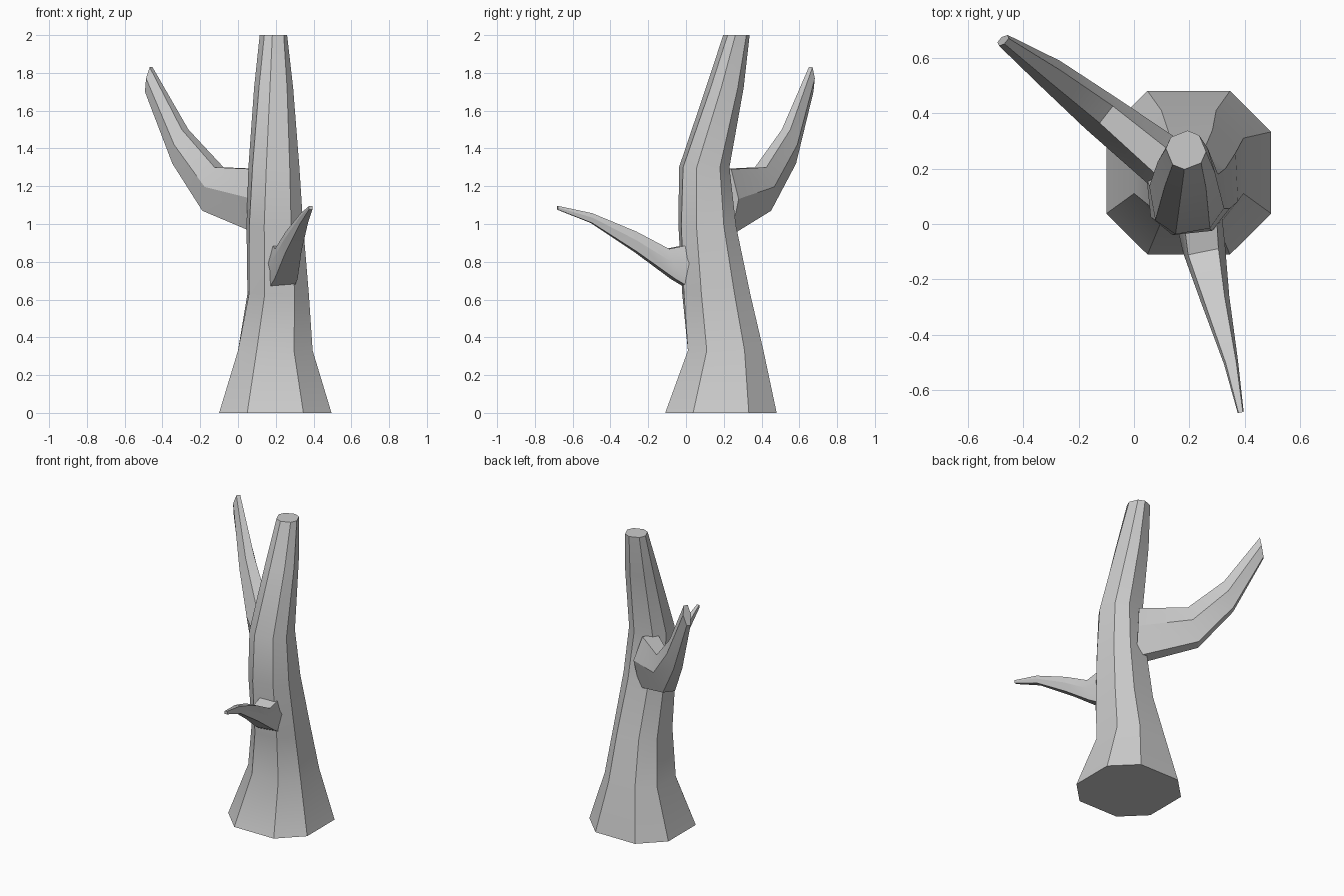
import bpy, bmesh, math
from mathutils import Vector

if "Cube" in bpy.data.objects:
    bpy.data.objects.remove(bpy.data.objects["Cube"])


def loft(name, rings):
    """Skin a list of equal-length point rings and cap both ends."""
    bm = bmesh.new()
    loops = [[bm.verts.new(p) for p in ring] for ring in rings]
    n = len(loops[0])
    for a, b in zip(loops, loops[1:]):
        for i in range(n):
            j = (i + 1) % n
            bm.faces.new((a[i], a[j], b[j], b[i]))
    bm.faces.new(loops[0][::-1])
    bm.faces.new(loops[-1])
    bmesh.ops.recalc_face_normals(bm, faces=bm.faces[:])
    me = bpy.data.meshes.new(name)
    bm.to_mesh(me)
    bm.free()
    ob = bpy.data.objects.new(name, me)
    bpy.context.collection.objects.link(ob)
    bpy.ops.object.select_all(action='DESELECT')
    ob.select_set(True)
    bpy.context.view_layer.objects.active = ob
    bpy.ops.object.shade_smooth_by_angle(angle=math.radians(28))
    return ob


def octagon(z, x0, x1, y0, y1, twist):
    """Twisted octagon fitted to the given x and y limits."""
    half = math.atan(0.5)  # slightly square octagon
    base = [s * math.pi / 2 + d for s in range(4) for d in (-half, half)]
    pts = [(math.cos(a + math.radians(twist)), math.sin(a + math.radians(twist)))
           for a in base]
    m = max(p[0] for p in pts)
    return [((x0 + x1) / 2 + (x1 - x0) / 2 * px / m,
             (y0 + y1) / 2 + (y1 - y0) / 2 * py / m, z) for px, py in pts]


def branch(name, spine, top_w, low_w):
    """Six-sided tapering limb; spine rows are top point, bottom point, width."""
    d = Vector(spine[-1][0]) - Vector(spine[0][0])
    side = Vector((d.y, -d.x, 0)).normalized()
    rings = []
    for top, low, w in spine:
        t, b = Vector(top), Vector(low)
        mid = t.lerp(b, 0.45)
        rings.append([t + side * w * top_w, mid + side * w * 0.5,
                      b + side * w * low_w, b - side * w * low_w,
                      mid - side * w * 0.5, t - side * w * top_w])
    return loft(name, rings)


# Trunk: flared foot, leaning and narrowing upward
loft("trunk", [octagon(*r) for r in [
    (0.00, -0.10, 0.495, -0.11, 0.48, 0),
    (0.33, 0.00, 0.395, 0.01, 0.41, 0),
    (0.63, 0.05, 0.375, -0.02, 0.34, 3),
    (0.99, 0.045, 0.345, -0.04, 0.265, 6),
    (1.30, 0.055, 0.325, -0.037, 0.23, 10),
    (1.72, 0.085, 0.292, 0.105, 0.305, 16),
    (2.00, 0.115, 0.26, 0.197, 0.337, 22),
]])

# Large limb rising to the back left
branch("back_branch", [
    ((0.13, 0.20, 1.29), (0.15, 0.20, 0.94), 0.20),
    ((-0.10, 0.395, 1.30), (-0.165, 0.42, 1.07), 0.155),
    ((-0.28, 0.53, 1.50), (-0.33, 0.56, 1.32), 0.115),
    ((-0.46, 0.66, 1.83), (-0.485, 0.665, 1.70), 0.05),
], 0.25, 0.25)

# Small limb reaching forward
branch("front_branch", [
    ((0.235, 0.06, 0.90), (0.225, 0.03, 0.65), 0.17),
    ((0.25, -0.10, 0.868), (0.255, -0.07, 0.71), 0.155),
    ((0.29, -0.27, 0.96), (0.295, -0.27, 0.855), 0.105),
    ((0.35, -0.50, 1.057), (0.35, -0.50, 1.005), 0.052),
    ((0.385, -0.68, 1.096), (0.385, -0.68, 1.076), 0.022),
], 0.36, 0.4)
